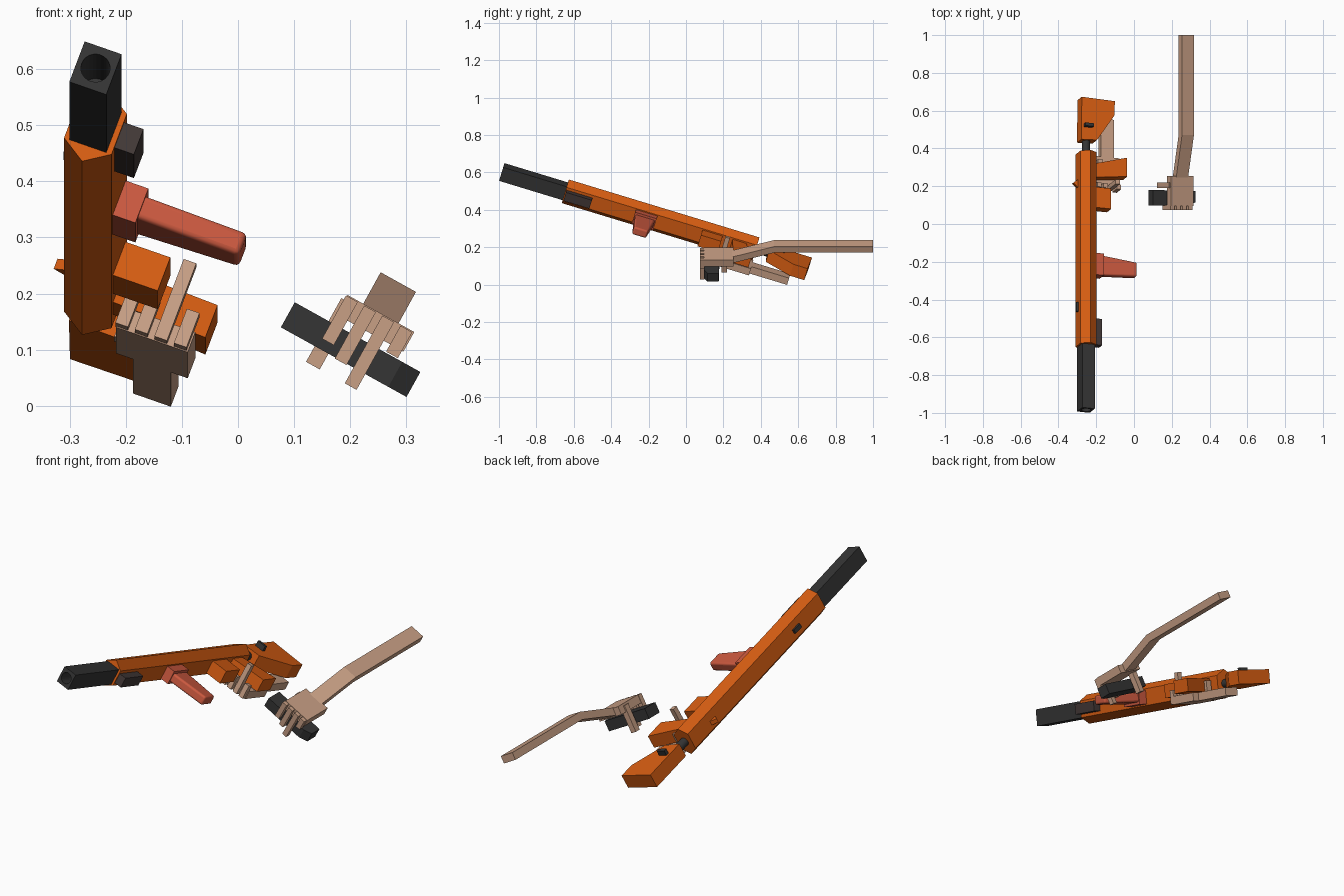
import bpy, bmesh
from math import radians, cos, sin, pi
from mathutils import Matrix, Vector

if "Cube" in bpy.data.objects:
    bpy.data.objects.remove(bpy.data.objects["Cube"])


def material(name, rgb):
    m = bpy.data.materials.new(name)
    m.use_nodes = True
    m.diffuse_color = (*rgb, 1)
    m.node_tree.nodes["Principled BSDF"].inputs["Base Color"].default_value = (*rgb, 1)
    return m


ORANGE = material("orange", (0.68, 0.11, 0.006))
DARK = material("charcoal", (0.035, 0.035, 0.035))
BROWN = material("dark brown", (0.055, 0.04, 0.038))
RED = material("brick red", (0.6, 0.1, 0.05))
SKIN = material("skin", (0.58, 0.35, 0.235))

# Weapon frame: x towards its underside, y from muzzle to stock, z across it
GUN = (Matrix.Translation((-0.254, -0.985, 0.602))
       @ Matrix.Rotation(radians(-16.9), 4, 'X') @ Matrix.Rotation(radians(20), 4, 'Y'))
# Free hand frame: x across the palm, y along the arm
FREE = Matrix.Translation((0.245, 0.175, 0.147)) @ Matrix.Rotation(radians(29), 4, 'Y')


def prism(name, pts, lo, hi, axis, frame, mat):
    """Extrude a 2D profile along one axis of a frame."""
    def place(p, h):
        c = list(p)
        c.insert(axis, h)
        return frame @ Vector(c)
    bm = bmesh.new()
    a = [bm.verts.new(place(p, lo)) for p in pts]
    b = [bm.verts.new(place(p, hi)) for p in pts]
    bm.faces.new(a)
    bm.faces.new(b)
    for i in range(len(pts)):
        j = (i + 1) % len(pts)
        bm.faces.new((a[i], a[j], b[j], b[i]))
    bmesh.ops.recalc_face_normals(bm, faces=bm.faces)
    me = bpy.data.meshes.new(name)
    bm.to_mesh(me)
    bm.free()
    me.materials.append(mat)
    ob = bpy.data.objects.new(name, me)
    bpy.context.collection.objects.link(ob)
    return ob


def box(name, x, y, z, frame, mat):
    rect = [(x[0], y[0]), (x[1], y[0]), (x[1], y[1]), (x[0], y[1])]
    return prism(name, rect, z[0], z[1], 2, frame, mat)


def smooth(ob):
    bpy.ops.object.select_all(action='DESELECT')
    ob.select_set(True)
    bpy.context.view_layer.objects.active = ob
    bpy.ops.object.shade_smooth_by_angle(angle=radians(40))


def circle(r, n=24):
    return [(r * cos(2 * pi * i / n), r * sin(2 * pi * i / n)) for i in range(n)]


# Barrel with a bored muzzle
barrel = box("barrel", (-0.035, 0.035), (0, 0.4), (-0.04, 0.04), GUN, DARK)
cutter = prism("bore_cutter", circle(0.026), -0.05, 0.15, 1, GUN, DARK)
cutter.hide_render = True
cutter.hide_set(True)
cut = barrel.modifiers.new("bore", 'BOOLEAN')
cut.object = cutter
cut.solver = 'EXACT'

# Body with ridged flanks
hexagon = [(-0.045, -0.04), (0, -0.07), (0.045, -0.04), (0.045, 0.04), (0, 0.07), (-0.045, 0.04)]
prism("body", hexagon, 0.355, 1.42, 1, GUN, ORANGE)

# Stock and its connecting rod
smooth(prism("stock_rod", circle(0.021), 1.4, 1.52, 1, GUN, DARK))
prism("stock", [(-0.038, 1.485), (0.05, 1.49), (0.148, 1.636), (0.15, 1.715), (-0.036, 1.72)],
      -0.034, 0.034, 2, GUN, ORANGE)
box("stock_knob", (-0.024, 0.022), (1.555, 1.572), (0.03, 0.06), GUN, DARK)

# Sights
prism("rear_sight", [(-0.04, 1.225), (-0.04, 1.275), (-0.072, 1.25)], -0.02, 0, 2, GUN, ORANGE)
box("front_sight", (-0.056, -0.04), (0.54, 0.59), (-0.012, 0.008), GUN, DARK)

# Parts below the body
box("front_rail", (0.04, 0.082), (0.36, 0.505), (-0.025, 0.025), GUN, BROWN)
box("clip_socket", (0.04, 0.088), (0.745, 0.865), (-0.034, 0.034), GUN, RED)
clip = prism("clip", [(0.08, 0.75), (0.08, 0.86), (0.28, 0.84), (0.28, 0.762)],
             -0.022, 0.022, 2, GUN, RED)
bevel = clip.modifiers.new("round", 'BEVEL')
bevel.width = 0.009
bevel.segments = 3
smooth(clip)
box("fore_block", (0.04, 0.13), (1.117, 1.23), (-0.033, 0.033), GUN, ORANGE)
prism("pistol_grip", [(0.04, 1.285), (0.22, 1.305), (0.22, 1.41), (0.04, 1.36)],
      -0.032, 0.032, 2, GUN, ORANGE)


def hand(side, frame, lengths, thumb, arm):
    """Palm, four fingers hanging along -z, a thumb and an arm profile."""
    box(side + "_palm", (-0.068, 0.068), (-0.08, 0.08), (-0.02, 0.02), frame, SKIN)
    for i, length in enumerate(lengths):
        x = -0.058 + 0.037 * i
        box(f"{side}_finger_{i + 1}", (x - 0.012, x + 0.012), (-0.1, -0.075),
            (-length, 0.018), frame, SKIN)
    box(side + "_thumb", (-0.075, -0.047), (0.015, 0.045), (-thumb, 0.01), frame, SKIN)
    prism(side + "_arm", arm, -0.036, 0.036, 0, frame, SKIN)


# Hand on the grip, palm under the weapon
grip_frame = GUN @ Matrix.Translation((0.136, 1.345, -0.06)) @ Matrix.Scale(-1, 4, (0, 0, 1))
hand("right", grip_frame, (0.055, 0.05, 0.135, 0.05), 0.08,
     [(0.07, -0.02), (0.29, -0.02), (0.29, 0.02), (0.07, 0.02)])

# Free hand with a bent arm, holding a spare clip
hand("left", FREE, (0.07, 0.09, 0.12, 0.035), 0.12,
     [(0.07, -0.018), (0.3, 0.048), (0.825, 0.048), (0.825, 0.084), (0.295, 0.084), (0.07, 0.02)])
prism("spare_clip", [(-0.144, -0.078), (0.075, -0.078), (0.112, -0.06), (0.112, 0.0), (-0.144, 0.005)],
      -0.088, -0.037, 2, FREE, DARK)
